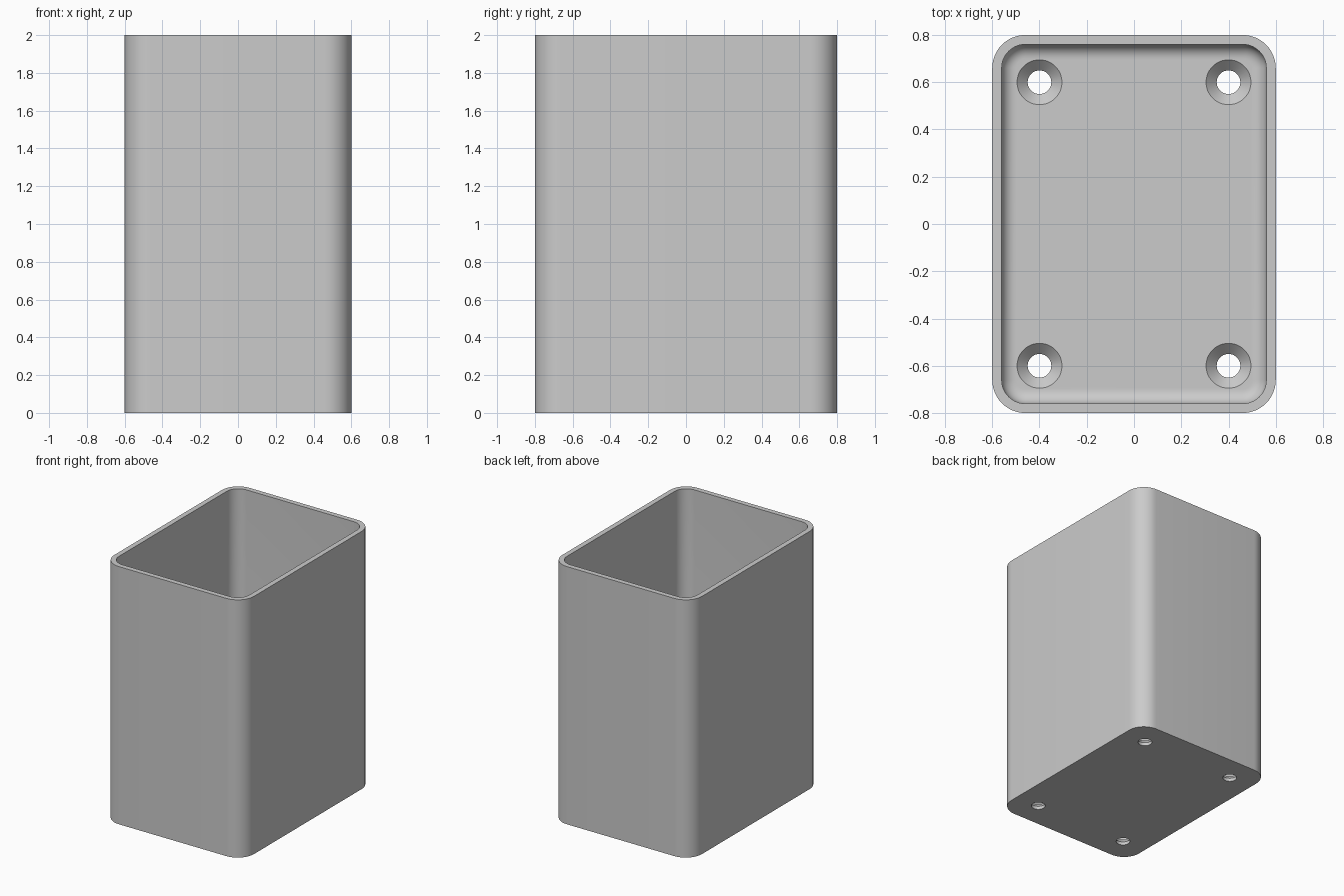
import bpy, bmesh, math

cube = bpy.data.objects.get("Cube")
if cube:
    bpy.data.objects.remove(cube, do_unlink=True)

HALF_X, HALF_Y, HEIGHT = 0.6, 0.8, 2.0
CORNER, WALL, FLOOR, FILLET = 0.14, 0.04, 0.07, 0.06
HOLE_R, HEAD_R = 0.05, 0.095
CORNER_STEPS, FILLET_STEPS, SIDES = 12, 8, 48

grey = bpy.data.materials.new("plain_grey")
grey.use_nodes = True
grey.diffuse_color = (0.6, 0.6, 0.6, 1)
grey.node_tree.nodes["Principled BSDF"].inputs["Base Color"].default_value = (0.6, 0.6, 0.6, 1)


def rounded_ring(inset, z):
    """Rounded rectangle outline, counter-clockwise."""
    points = []
    for quarter, (sx, sy) in enumerate([(1, 1), (-1, 1), (-1, -1), (1, -1)]):
        for i in range(CORNER_STEPS + 1):
            a = math.pi / 2 * (quarter + i / CORNER_STEPS)
            points.append((sx * (HALF_X - CORNER) + (CORNER - inset) * math.cos(a),
                           sy * (HALF_Y - CORNER) + (CORNER - inset) * math.sin(a), z))
    return points


def circle_ring(cx, cy, radius, z):
    return [(cx + radius * math.cos(2 * math.pi * i / SIDES),
             cy + radius * math.sin(2 * math.pi * i / SIDES), z) for i in range(SIDES)]


def loft(name, rings):
    """Skin a stack of rings and cap both ends."""
    bm = bmesh.new()
    loops = [[bm.verts.new(p) for p in ring] for ring in rings]
    count = len(loops[0])
    for low, high in zip(loops, loops[1:]):
        for i in range(count):
            j = (i + 1) % count
            bm.faces.new((low[i], low[j], high[j], high[i]))
    bm.faces.new(loops[0][::-1])
    bm.faces.new(loops[-1])
    bmesh.ops.recalc_face_normals(bm, faces=bm.faces)
    mesh = bpy.data.meshes.new(name)
    bm.to_mesh(mesh)
    bm.free()
    mesh.materials.append(grey)
    obj = bpy.data.objects.new(name, mesh)
    bpy.context.collection.objects.link(obj)
    return obj


# Open box: outer wall, rim, inner wall, rounded floor edge
rings = [rounded_ring(0, 0), rounded_ring(0, HEIGHT), rounded_ring(WALL, HEIGHT)]
for i in range(FILLET_STEPS + 1):
    a = math.pi / 2 * i / FILLET_STEPS
    rings.append(rounded_ring(WALL + FILLET * (1 - math.cos(a)),
                              FLOOR + FILLET * (1 - math.sin(a))))
box = loft("open_box", rings)

# Countersunk screw holes in the floor
cone_start = FLOOR - (HEAD_R - HOLE_R)
cutters = []
for x in (-0.4, 0.4):
    for y in (-0.6, 0.6):
        profile = [(HOLE_R, -0.05), (HOLE_R, cone_start),
                   (HEAD_R, FLOOR), (HEAD_R, FLOOR + 0.1)]
        cutter = loft("screw_hole_cutter", [circle_ring(x, y, r, z) for r, z in profile])
        cutter.hide_render = True
        cutters.append(cutter)
        cut = box.modifiers.new("screw_hole", 'BOOLEAN')
        cut.operation = 'DIFFERENCE'
        cut.solver = 'EXACT'
        cut.object = cutter

# Apply the cuts, then shade smooth with sharp edges kept
bpy.ops.object.select_all(action='DESELECT')
bpy.context.view_layer.objects.active = box
box.select_set(True)
for modifier in list(box.modifiers):
    bpy.ops.object.modifier_apply(modifier=modifier.name)
for cutter in cutters:
    bpy.data.objects.remove(cutter, do_unlink=True)
bpy.ops.object.shade_smooth_by_angle(angle=math.radians(30))
